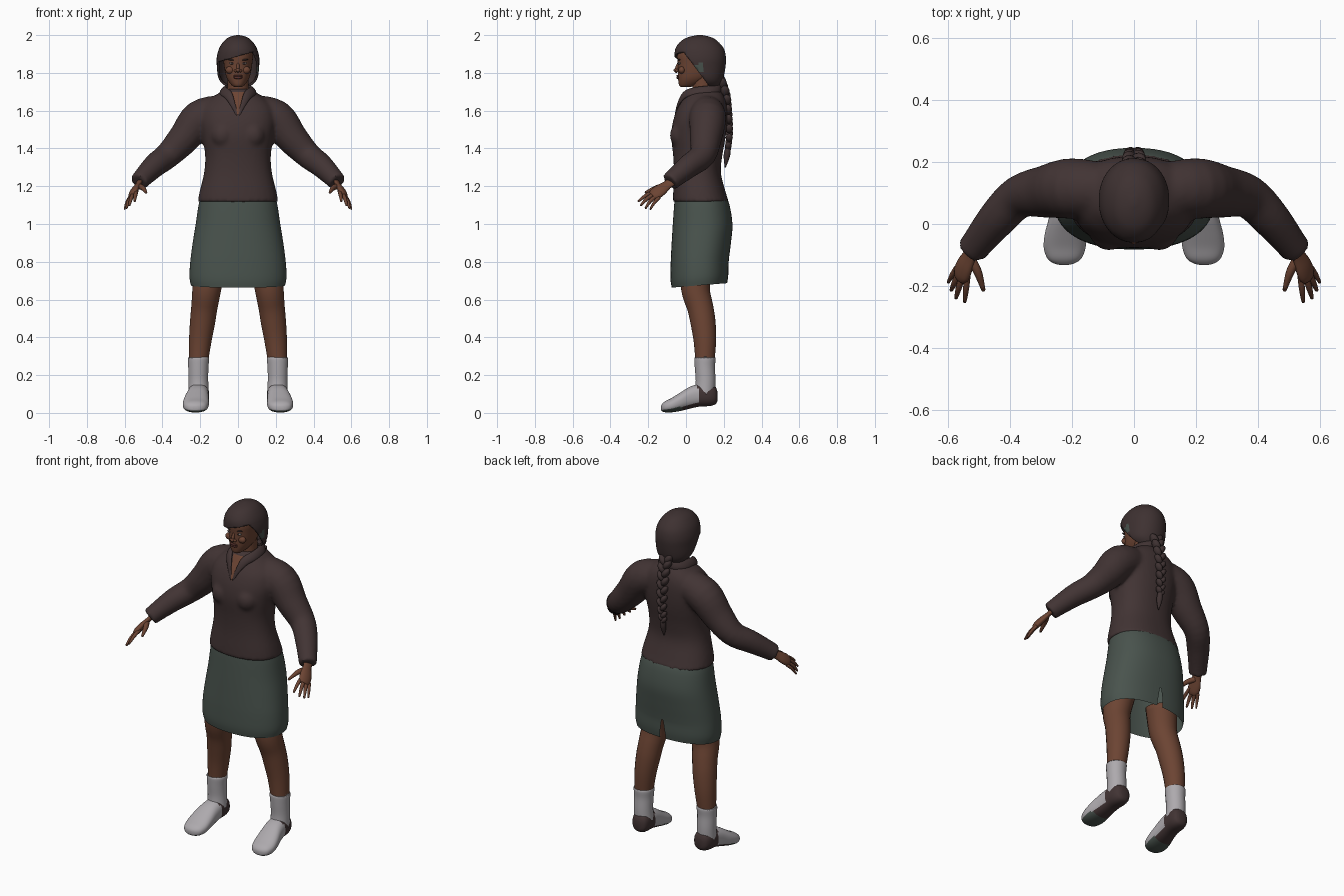
import bpy, bmesh, math
from mathutils import Vector, Matrix
from mathutils.bvhtree import BVHTree

if "Cube" in bpy.data.objects:
    bpy.data.objects.remove(bpy.data.objects["Cube"])


def material(name, *rgb):
    m = bpy.data.materials.new(name)
    m.use_nodes = True
    m.diffuse_color = (*rgb, 1)
    m.node_tree.nodes["Principled BSDF"].inputs["Base Color"].default_value = (*rgb, 1)
    return m


JACKET = material("jacket brown", .054, .034, .034)
HAIR = material("hair brown", .048, .031, .031)
SKIRT = material("skirt green", .066, .086, .074)
SKIN = material("skin", .15, .058, .033)
GREY = material("pale grey", .42, .40, .42)
LIP = material("lip brown", .1, .032, .026)
EYE = material("eye white", .3, .27, .25)


# ---------- helpers ----------
def resample(rows, k):
    """Smooth spline through rows of equal length."""
    out = []
    for i in range(len(rows) - 1):
        quad = [rows[max(i - 1, 0)], rows[i], rows[i + 1], rows[min(i + 2, len(rows) - 1)]]
        for j in range(k):
            t = j / k
            out.append([b + .5 * t * (c - a + t * (2 * a - 5 * b + 4 * c - d + t * (3 * (b - c) + d - a)))
                        for a, b, c, d in zip(*quad)])
    return out + [list(rows[-1])]


def unit_ring(n, e):
    """Superellipse of n points, with a face centred on each axis."""
    for i in range(n):
        a = 2 * math.pi * (i + .5) / n
        yield [math.copysign(abs(f) ** (2 / e), f) for f in (math.cos(a), math.sin(a))]


def slices(rows, n=32, e=2.3, k=4, along_y=False):
    """Rings from rows of (position, x centre, half width, low, high)."""
    rings = []
    for t, c, w, lo, hi in resample(rows, k):
        ring = [(c + w * u, (lo + hi) / 2 + (hi - lo) / 2 * v) for u, v in unit_ring(n, e)]
        rings.append([Vector((x, t, q)) if along_y else Vector((x, q, t)) for x, q in ring])
    return rings


def tube(rows, n=16, k=4, flat=1, hint=(1, 0, 0), side=1):
    """Rings across a path of (x, y, z, radius); flat scales the thin way."""
    rows = resample([(r[0] * side, *r[1:]) for r in rows], k)
    pts = [Vector(r[:3]) for r in rows]
    rings = []
    for i, p in enumerate(pts):
        t = (pts[min(i + 1, len(pts) - 1)] - pts[max(i - 1, 0)]).normalized()
        h = Vector((hint[0] * side, *hint[1:]))
        a = (h - t * h.dot(t)).normalized()
        b = t.cross(a)
        r = rows[i][3]
        rings.append([p + a * u * r + b * v * r * flat for u, v in unit_ring(n, 2)])
    return rings


def add_loft(bm, rings, caps=True):
    loops = [[bm.verts.new(p) for p in ring] for ring in rings]
    n = len(loops[0])
    for a, b in zip(loops, loops[1:]):
        for i in range(n):
            bm.faces.new((a[i], a[(i + 1) % n], b[(i + 1) % n], b[i]))
    if caps:
        bm.faces.new(loops[0])
        bm.faces.new(loops[-1])


def add_ball(bm, loc, size, rot=(0, 0), seg=12):
    """Ellipsoid turned by rot about x and y."""
    m = (Matrix.Translation(loc) @ Matrix.Rotation(rot[0], 4, 'X') @ Matrix.Rotation(rot[1], 4, 'Y')
         @ Matrix.Diagonal((*size, 1)))
    bmesh.ops.create_uvsphere(bm, u_segments=seg, v_segments=seg - 2, radius=1, matrix=m)


def finish(name, bm, *mats):
    bmesh.ops.recalc_face_normals(bm, faces=bm.faces)
    me = bpy.data.meshes.new(name)
    bm.to_mesh(me)
    bm.free()
    for m in mats:
        me.materials.append(m)
    ob = bpy.data.objects.new(name, me)
    bpy.context.collection.objects.link(ob)
    me.polygons.foreach_set("use_smooth", [True] * len(me.polygons))
    return ob


def loft(name, rings, mat, caps=True):
    bm = bmesh.new()
    add_loft(bm, rings, caps)
    return finish(name, bm, mat)


# ---------- jacket: torso, bust and sleeves fused ----------
bm = bmesh.new()
add_loft(bm, slices([(1.115, 0, .214, -.07, .228), (1.17, 0, .204, -.068, .21), (1.27, 0, .18, -.064, .185),
                     (1.36, 0, .174, -.068, .192), (1.46, 0, .188, -.078, .21), (1.54, 0, .2, -.07, .218),
                     (1.61, 0, .19, -.046, .218), (1.66, 0, .15, -.015, .208), (1.7, 0, .09, .008, .187),
                     (1.715, 0, .07, .02, .17)]))
sleeve = [(.08, .11, 1.6, .085), (.2, .115, 1.56, .098), (.285, .105, 1.455, .085), (.37, .088, 1.365, .07),
          (.44, .02, 1.31, .063), (.505, -.06, 1.245, .052), (.525, -.085, 1.222, .05)]
for s in (1, -1):
    add_loft(bm, tube(sleeve, side=s, n=24))
    add_ball(bm, (s * .08, -.02, 1.47), (.065, .066, .07), seg=20)
jacket = finish("jacket", bm, JACKET)
mod = jacket.modifiers.new("fuse", 'REMESH')
mod.mode, mod.voxel_size, mod.use_smooth_shade = 'VOXEL', .011, True
mod = jacket.modifiers.new("soften", 'SMOOTH')
mod.factor, mod.iterations = .5, 5

# neck opening laid on the jacket front
bpy.context.view_layer.update()
surface = BVHTree.FromObject(jacket, bpy.context.evaluated_depsgraph_get())
bm = bmesh.new()
bmesh.ops.create_grid(bm, x_segments=6, y_segments=14, size=1)
for v in bm.verts:
    t = (v.co.y + 1) / 2
    x, z = v.co.x * (.002 + .034 * t), 1.575 + .125 * t
    hit = surface.ray_cast(Vector((x, -.5, z)), Vector((0, 1, 0)))[0]
    v.co = (x, (hit.y if hit else .02) - .005, z)
finish("neck_opening", bm, SKIN)

# folded collar
collar = [(.005, -.057, 1.575, .006), (.026, -.042, 1.63, .013), (.052, -.008, 1.683, .024),
          (.077, .045, 1.702, .026), (.075, .12, 1.71, .026), (.04, .168, 1.715, .026), (0, .178, 1.716, .026)]
for s, label in ((1, "left"), (-1, "right")):
    loft(label + "_collar", tube(collar, flat=.45, hint=(.6, -.1, -.8), side=s), JACKET)

# ---------- skirt with back slit ----------
bm = bmesh.new()
add_loft(bm, slices([(1.16, 0, .19, -.055, .2), (1.11, 0, .207, -.062, .228), (1.0, 0, .224, -.07, .246),
                     (.9, 0, .24, -.076, .238), (.8, 0, .253, -.081, .226), (.72, 0, .257, -.082, .224),
                     (.675, 0, .249, -.076, .218)], n=64), caps=False)
slit = [f for f in bm.faces if f.calc_center_median().y > .1 and abs(f.calc_center_median().x) < .004
        and f.calc_center_median().z < .81]
for v in {v for f in slit for v in f.verts}:
    v.co.x *= max(.05, min(1, (.82 - v.co.z) / .12))
bmesh.ops.delete(bm, geom=slit, context='FACES')
for v in bm.verts:
    if v.co.z < .8:
        v.co.z += (v.co.y - .07) * .08
finish("skirt", bm, SKIRT)

# ---------- legs, socks, shoes, hands ----------
leg = [(.145, .06, .8, .088), (.165, .05, .66, .077), (.178, .075, .56, .07), (.188, .09, .48, .067),
       (.2, .1, .38, .06), (.21, .1, .26, .05)]
sock = [(.209, .1, .293, .05), (.209, .1, .288, .057), (.21, .1, .24, .054), (.21, .104, .17, .053),
        (.208, .1, .1, .055)]
shoe = [(.166, .205, .022, .06, .115), (.155, .205, .042, .045, .14), (.125, .207, .053, .036, .155),
        (.07, .21, .056, .033, .153), (.02, .215, .06, .022, .138), (-.03, .221, .067, .01, .108),
        (-.075, .224, .068, .003, .08), (-.11, .225, .056, .003, .062), (-.126, .226, .036, .008, .048),
        (-.132, .226, .015, .015, .037)]
palm = [(.52, -.075, 1.225, .028), (.53, -.1, 1.207, .027), (.547, -.135, 1.18, .036),
        (.557, -.162, 1.16, .036), (.562, -.178, 1.149, .026)]
fingers = [[(.538, -.165, 1.173, .0105), (.543, -.21, 1.152, .01), (.547, -.25, 1.122, .006)],
           [(.553, -.165, 1.16, .011), (.566, -.205, 1.135, .01), (.575, -.238, 1.1, .006)],
           [(.566, -.158, 1.148, .0105), (.58, -.19, 1.12, .0095), (.59, -.213, 1.086, .006)],
           [(.573, -.142, 1.14, .0095), (.588, -.166, 1.115, .0085), (.6, -.188, 1.08, .005)],
           [(.53, -.11, 1.2, .016), (.505, -.155, 1.192, .014), (.487, -.212, 1.168, .007)]]

for s, label in ((1, "left"), (-1, "right")):
    loft(label + "_leg", tube(leg, side=s, n=20), SKIN)
    loft(label + "_sock", tube(sock, side=s, n=20), GREY)
    bm = bmesh.new()
    add_loft(bm, slices([(r[0], r[1] * s, *r[2:]) for r in shoe], n=36, e=2.4, along_y=True))
    bmesh.ops.recalc_face_normals(bm, faces=bm.faces)
    for f in bm.faces:
        c = f.calc_center_median()
        if c.y > .06 + .15 * (.15 - c.z):
            f.material_index = 1
        elif f.normal.z < -.55:
            f.material_index = 2 if c.y < -.02 else 1
    finish(label + "_shoe", bm, GREY, JACKET, SKIRT)
    bm = bmesh.new()
    add_loft(bm, tube(palm, flat=.5, hint=(.5, .5, -.6), side=s))
    for path in fingers:
        add_loft(bm, tube(path, n=10, side=s))
        add_ball(bm, (path[-1][0] * s, *path[-1][1:3]), [path[-1][3]] * 3, seg=8)
    finish(label + "_hand", bm, SKIN)

# ---------- head ----------
loft("neck", tube([(0, .1, 1.6, .066), (0, .09, 1.7, .056), (0, .085, 1.82, .056)], n=24), SKIN)
bm = bmesh.new()
add_loft(bm, slices([(1.725, 0, .018, -.026, .02), (1.735, 0, .034, -.037, .06), (1.765, 0, .056, -.042, .12),
                     (1.8, 0, .068, -.044, .16), (1.85, 0, .076, -.044, .18), (1.9, 0, .08, -.046, .19),
                     (1.95, 0, .066, -.022, .165), (1.98, 0, .03, .04, .12)], n=36, e=2.2))
add_ball(bm, (0, -.045, 1.828), (.009, .012, .03), (-.3, 0))
add_ball(bm, (0, -.052, 1.814), (.012, .014, .01))
for s in (1, -1):
    add_ball(bm, (s * .012, -.047, 1.811), (.009, .01, .008))
    add_ball(bm, (s * .042, -.022, 1.815), (.024, .018, .02))
finish("head", bm, SKIN)
bm = bmesh.new()
for z, h in ((1.784, .006), (1.775, .007)):
    add_ball(bm, (0, -.042, z), (.025, .009, h))
finish("lips", bm, LIP)
for s, label in ((1, "left"), (-1, "right")):
    for part, loc, size, mat in (("eye", (.033, -.035, 1.85), (.014, .007, .006), EYE),
                                 ("iris", (.032, -.039, 1.85), (.006, .005, .006), HAIR),
                                 ("eyebrow", (.033, -.036, 1.869), (.021, .008, .004), HAIR)):
        bm = bmesh.new()
        add_ball(bm, (loc[0] * s, *loc[1:]), size, (0, -s * .12))
        finish(label + "_" + part, bm, mat)

# hair cap, cut open around the face with a slanted fringe
bm = bmesh.new()
add_loft(bm, slices([(1.725, 0, .06, .06, .175), (1.75, 0, .09, .02, .19), (1.78, 0, .106, -.02, .2),
                     (1.83, 0, .112, -.05, .209), (1.88, 0, .113, -.06, .212), (1.93, 0, .1, -.056, .2),
                     (1.97, 0, .073, -.025, .165), (1.99, 0, .045, .015, .13), (2.0, 0, .008, .06, .085)],
                    n=40, e=2.1))
fringe = (Vector((0, -.05, 1.888)), Vector((.28, 0, -1)))
temple = (Vector((0, .025, 1.86)), Vector((0, -1, -.75)))
for co, no in (fringe, temple):
    bmesh.ops.bisect_plane(bm, geom=bm.verts[:] + bm.edges[:] + bm.faces[:], plane_co=co, plane_no=no)
gone = [f for f in bm.faces if all((f.calc_center_median() - co).dot(no) > 0 for co, no in (fringe, temple))]
bmesh.ops.delete(bm, geom=gone, context='FACES')
for f in bm.faces:
    c = f.calc_center_median()
    if c.x > .05 and math.hypot(c.y - .075, c.z - 1.83) < .022:
        f.material_index = 1
hair = finish("hair", bm, HAIR, SKIRT)
mod = hair.modifiers.new("thickness", 'SOLIDIFY')
mod.thickness, mod.offset = .012, -1

# braid: alternating tilted strands with a tail
bm = bmesh.new()
spine = resample([(.185, 1.755), (.212, 1.68), (.224, 1.58), (.23, 1.48), (.222, 1.4)], 4)
for i, (y, z) in enumerate(spine):
    r = 1 - .4 * i / len(spine)
    s = 1 if i % 2 else -1
    add_ball(bm, (s * .016 * r, y, z), (.021 * r, .027 * r, .036 * r), (0, s * .6))
add_loft(bm, tube([(0, .222, 1.4, .014), (0, .216, 1.36, .017), (0, .208, 1.3, .003)], n=10))
finish("braid", bm, HAIR)
